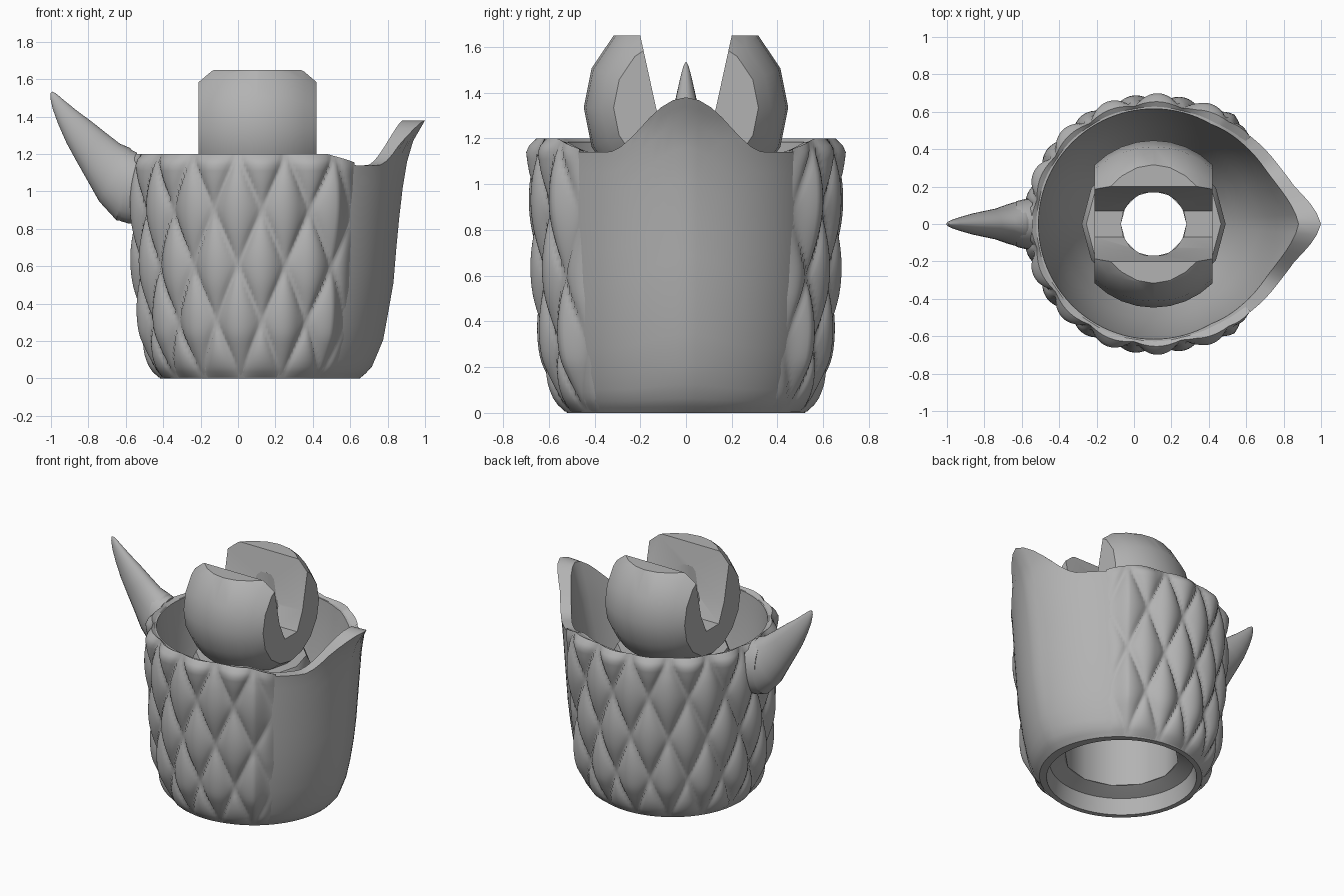
import bpy, bmesh
from math import sin, cos, pi, radians, sqrt
from mathutils import Vector, Matrix

CX = 0.105              # axis of the round body
SHIELD = radians(42)    # half angle of the smooth beaked plate

if "Cube" in bpy.data.objects:
    bpy.data.objects.remove(bpy.data.objects["Cube"])

grey = bpy.data.materials.new("plain_grey")
grey.use_nodes = True
grey.diffuse_color = (0.45, 0.45, 0.45, 1)
grey.node_tree.nodes["Principled BSDF"].inputs["Base Color"].default_value = (0.45, 0.45, 0.45, 1)


def smooth(ob, angle):
    bpy.ops.object.select_all(action='DESELECT')
    ob.select_set(True)
    bpy.context.view_layer.objects.active = ob
    bpy.ops.object.shade_smooth_by_angle(angle=radians(angle))


def finish(name, bm, angle=30, normals=True):
    if normals:
        bmesh.ops.recalc_face_normals(bm, faces=bm.faces)
    mesh = bpy.data.meshes.new(name)
    bm.to_mesh(mesh)
    bm.free()
    mesh.materials.append(grey)
    ob = bpy.data.objects.new(name, mesh)
    bpy.context.collection.objects.link(ob)
    smooth(ob, angle)
    return ob


def loft(name, rings, around=True, wrap=False, caps=False, angle=30):
    """Skin a list of equally long rings of points."""
    bm = bmesh.new()
    vs = [[bm.verts.new(p) for p in ring] for ring in rings]
    n = len(vs[0])
    pairs = list(zip(vs, vs[1:])) + ([(vs[-1], vs[0])] if wrap else [])
    for a, b in pairs:
        for i in range(n if around else n - 1):
            j = (i + 1) % n
            bm.faces.new((a[i], a[j], b[j], b[i]))
    if caps:
        bm.faces.new(vs[0])
        bm.faces.new(vs[-1])
    return finish(name, bm, angle, normals=around)


def lerp_table(table, z):
    if z <= table[0][0]:
        return table[0][1]
    for (z0, a), (z1, b) in zip(table, table[1:]):
        if z <= z1:
            return a + (b - a) * (z - z0) / (z1 - z0)
    return table[-1][1]


# Round radius and beak reach against height, outside and inside
OUT_R = [(0, .52), (.05, .55), (.12, .57), (.25, .595), (.5, .62), (.8, .635), (1.4, .635)]
OUT_D = [(0, .545), (.05, .605), (.2, .67), (.5, .725), (.8, .75), (1.1, .785), (1.25, .82), (1.38, .895)]
IN_R = [(.15, .37), (.3, .44), (.6, .535), (.9, .59), (1.15, .615), (1.4, .62)]
IN_D = [(.15, .37), (.3, .45), (.6, .57), (.9, .65), (1.15, .705), (1.38, .775)]


def wrap_angle(t):
    return (t + pi) % (2 * pi) - pi


def section(r_table, d_table, spread, t, z):
    """Circle that swells to a pointed arch on its +x side."""
    r, d = lerp_table(r_table, z), lerp_table(d_table, z)
    return r + (d - r) * max(0, 1 - abs(wrap_angle(t)) / radians(spread))


def outside(t, z):
    return section(OUT_R, OUT_D, 70, t, z)


def inside(t, z):
    return section(IN_R, IN_D, 60, t, z)


def rim_height(t):
    t = abs(wrap_angle(t))
    if t > pi / 3:
        return 1.185
    s = max(0, 1 - .78 * sin(t) / .37)
    side = min(1, max(0, (t - SHIELD) / .25))
    return 1.14 + .24 * s * s * (3 - 2 * s) + .045 * side


def polar(r, t, z):
    return (CX + r * cos(t), r * sin(t), z)


# Body shell: outer wall, rim, deep bowl and stepped underside in one closed skin
N = 96
angles = [2 * pi * i / N for i in range(N)]
rings = []
for f in (0, .02, .045, .09, .15, .25, .37, .5, .62, .74, .84, .92, .97, 1):
    rings.append([polar(outside(t, f * rim_height(t)), t, f * rim_height(t)) for t in angles])
for f in (1, .92, .8, .65, .5, .36, .24, .12, 0):
    zs = [.15 + f * (rim_height(t) - .15) for t in angles]
    rings.append([polar(inside(t, z), t, z) for t, z in zip(angles, zs)])
for r, z in ((.38, .145), (.465, .11), (.485, 0)):
    rings.append([polar(r, t, z) for t in angles])
loft("body_shell", rings, wrap=True)

# Scale skin: pillowed diamonds in staggered columns around the back
COLS, SUB, ROWS = 12, 20, 40
START, SPAN = SHIELD, 2 * pi - 2 * SHIELD
HALF = 0.3


def pillow(col, z):
    u, v = 2 * col, (z - .9) / HALF
    p, q = (u + v) % 2 - 1, (u - v) % 2 - 1
    return max(0, (1 - p * p) * (1 - q * q)) ** .65


columns = [(i / SUB, START + SPAN * i / SUB / COLS) for i in range(COLS * SUB + 1)]
rings = []
for k in range(ROWS + 1):
    ring = []
    end = sqrt(min(1, (ROWS - k) / 2 + .1, k / 7 + .02))
    for c, t in columns:
        level = 1.2 * k / ROWS
        z = .005 + level * (rim_height(t) + .01) / 1.2
        edge = min(1, c * 2, (COLS - c) * 2)
        h = edge * end * (.006 + .052 * pillow(c, level) + .012 * min(1, max(0, level - .8) * 4))
        ring.append(polar(outside(t, z) - .003 + h, t, z))
    rings.append(ring)
# fold the top edge onto the rim
rings.append([polar(inside(t, 1.15) + .005, t, rim_height(t) - .004) for c, t in columns])
loft("scale_skin", rings, around=False, angle=65)

# Neck: hollow twelve-sided collar carrying the socket
neck = [(.385, .15), (.385, .94), (.36, .99), (.175, .99), (.175, .86), (.37, .86), (.37, .15)]
loft("socket_neck", [[polar(r, 2 * pi * i / 12, z) for i in range(12)] for r, z in neck],
     wrap=True, angle=35)

# Horn: tapered tube, flattened sideways, whose sections tilt as it sweeps up
path = [(-.56, 1.02, .185, 4), (-.61, 1.035, .193, 12), (-.66, 1.09, .165, 30), (-.72, 1.16, .13, 43),
        (-.785, 1.238, .109, 47), (-.85, 1.317, .088, 50), (-.915, 1.4, .06, 53), (-.96, 1.465, .038, 56),
        (-.986, 1.51, .02, 60), (-.997, 1.53, .007, 60)]
rings = []
for x, z, r, tilt in path:
    a = radians(tilt)
    rings.append([(x + r * cos(w) * sin(a), .65 * r * sin(w), z + r * cos(w) * cos(a))
                  for w in (2 * pi * j / 24 for j in range(24))])
loft("horn", rings, caps=True)

# Horn collar: oval sleeve joining horn and body
sleeve = [(-.54, .19, .14), (-.59, .2, .132), (-.628, .198, .122), (-.632, .15, .08)]
loft("horn_collar", [[(x, b * sin(w), 1.02 + a * cos(w) - .25 * (x + .55))
                      for w in (2 * pi * j / 24 for j in range(24))] for x, a, b in sleeve], caps=True)

# Socket ball: faceted sphere with flat cheeks and top
BALL = Vector((CX, 0, 1.335))
bm = bmesh.new()
bmesh.ops.create_uvsphere(bm, u_segments=16, v_segments=16, radius=.447,
                          matrix=Matrix.Translation(BALL) @ Matrix.Rotation(pi / 2, 4, 'Y'))
for axis in (Vector((1, 0, 0)), Vector((-1, 0, 0)), Vector((0, 0, 1))):
    bmesh.ops.bisect_plane(bm, geom=bm.verts[:] + bm.edges[:] + bm.faces[:], dist=1e-5,
                           plane_co=BALL + axis * .3155, plane_no=axis, clear_outer=True)
    bmesh.ops.holes_fill(bm, edges=[e for e in bm.edges if e.is_boundary])
ball = finish("socket_ball", bm)

# Cutters: flared slot along x and a round bore down the axis
half = [(.07, 1.2), (.13, 1.33), (.2, 1.65), (.22, 1.75)]
outline = half + [(-y, z) for y, z in reversed(half)]
cutters = [
    loft("slot_cutter", [[(x, y, z) for y, z in outline] for x in (-.6, .8)], caps=True),
    loft("bore_cutter", [[polar(.175, 2 * pi * i / 16, z) for i in range(16)] for z in (.7, 1.5)], caps=True)]
for c in cutters:
    c.hide_render = True
    mod = ball.modifiers.new(c.name, 'BOOLEAN')
    mod.operation = 'DIFFERENCE'
    mod.solver = 'EXACT'
    mod.object = c
bpy.context.view_layer.update()
cut = bpy.data.meshes.new_from_object(ball.evaluated_get(bpy.context.evaluated_depsgraph_get()))
ball.modifiers.clear()
ball.data = cut
for c in cutters:
    bpy.data.objects.remove(c)
smooth(ball, 28)
